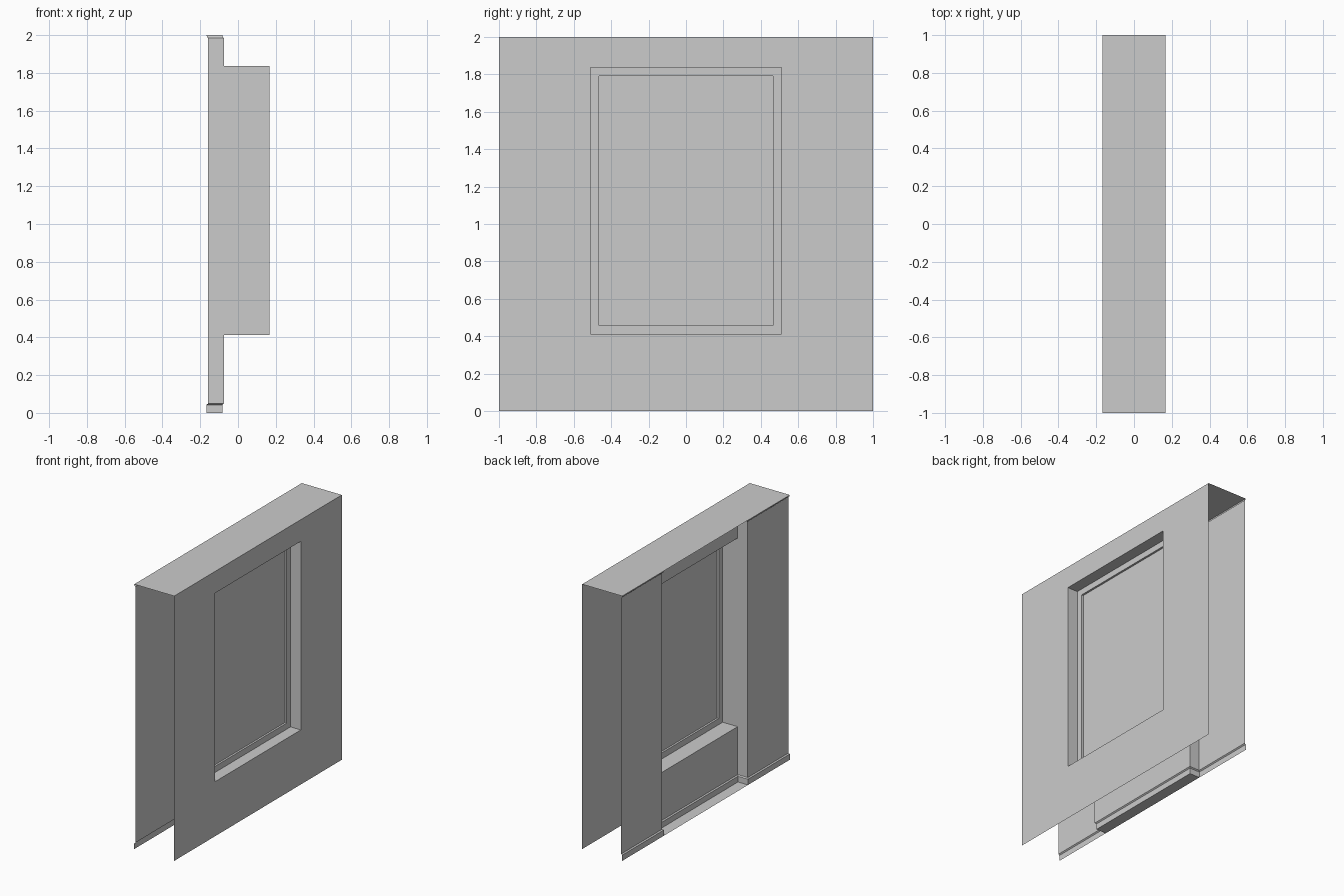
import bpy
import bmesh

cube = bpy.data.objects.get("Cube")
if cube:
    bpy.data.objects.remove(cube, do_unlink=True)

# Single plain plaster colour
GREY = (0.6, 0.6, 0.6, 1.0)
plaster = bpy.data.materials.new("plain_grey")
plaster.use_nodes = True
plaster.diffuse_color = GREY
plaster.node_tree.nodes["Principled BSDF"].inputs["Base Color"].default_value = GREY

# Main dimensions
OUT, INNER, NICHE = 0.167, -0.158, -0.074    # x of outer, inner and niche faces
HALF, HEIGHT = 1.0, 2.0                      # wall panel
WIN, SILL, HEAD = 0.511, 0.412, 1.836        # window opening
BORDER, TRIM = 0.046, 0.009                  # frame width, moulding projection


def make_object(name, bm):
    mesh = bpy.data.meshes.new(name)
    bm.to_mesh(mesh)
    bm.free()
    mesh.materials.append(plaster)
    obj = bpy.data.objects.new(name, mesh)
    bpy.context.collection.objects.link(obj)
    return obj


def rectangle(bm, x, half, low, high):
    corners = ((-half, low), (half, low), (half, high), (-half, high))
    return [bm.verts.new((x, y, z)) for y, z in corners]


def bridge_rectangles(name, loops, fill_last=False):
    """Join successive upright rectangles (x, half width, low, high)."""
    bm = bmesh.new()
    rings = [rectangle(bm, *loop) for loop in loops]
    for a, b in zip(rings, rings[1:]):
        for i in range(4):
            k = (i + 1) % 4
            bm.faces.new((a[i], a[k], b[k], b[i]))
    if fill_last:
        bm.faces.new(rings[-1])
    return make_object(name, bm)


def sweep_wall(name, path, profile, skip=None):
    """Sweep a (height, projection) profile along the room-side plan path."""
    bm = bmesh.new()
    columns = [[bm.verts.new((x - off, y + side * off, z)) for z, off in profile]
               for x, y, side in path]
    for i, (a, b) in enumerate(zip(columns, columns[1:])):
        for j in range(len(profile) - 1):
            if skip != (i, profile[j][0]):
                bm.faces.new((a[j], b[j], b[j + 1], a[j + 1]))
    return make_object(name, bm)


# Outer wall skin with the window opening
opening = (WIN, SILL, HEAD)
bridge_rectangles("outer_wall", [(OUT, HALF, 0, HEIGHT), (OUT, *opening)])

# Sides, sill and head lining the opening
bridge_rectangles("window_reveal", [(OUT, *opening), (NICHE, *opening)])

# Window frame and pane
inside = (WIN - BORDER, SILL + BORDER, HEAD - BORDER)
FRONT, BACK = 0.081, 0.051
bridge_rectangles("window_frame", [(FRONT, *opening), (FRONT, *inside),
                                   (BACK, *inside), (BACK, *opening)])
bridge_rectangles("window_pane", [((FRONT + BACK) / 2, *inside)], fill_last=True)

# Room-side wall stepping into the niche, with skirting and cornice
plan = [(INNER, HALF, 0), (INNER, WIN, -1), (NICHE, WIN, -1),
        (NICHE, -WIN, 1), (INNER, -WIN, 1), (INNER, -HALF, 0)]
skirting = [(0, TRIM), (0.043, TRIM), (0.05, 0)]
cornice = [(1.984, 0), (1.99, TRIM * 0.7), (HEIGHT, TRIM)]
sweep_wall("skirting", plan, skirting)
sweep_wall("inner_wall", plan, [skirting[-1], (SILL, 0), (HEAD, 0), cornice[0]],
           skip=(2, SILL))
sweep_wall("cornice", plan, cornice)


def flat_panel(name, x0, x1, half, z):
    bm = bmesh.new()
    bm.faces.new([bm.verts.new(p) for p in
                  ((x0, -half, z), (x1, -half, z), (x1, half, z), (x0, half, z))])
    return make_object(name, bm)


# Top cap and the strip of floor in the niche
flat_panel("top_cap", INNER - TRIM, OUT, HALF, HEIGHT)
flat_panel("niche_floor", INNER - TRIM, NICHE - TRIM, WIN - TRIM, 0)
